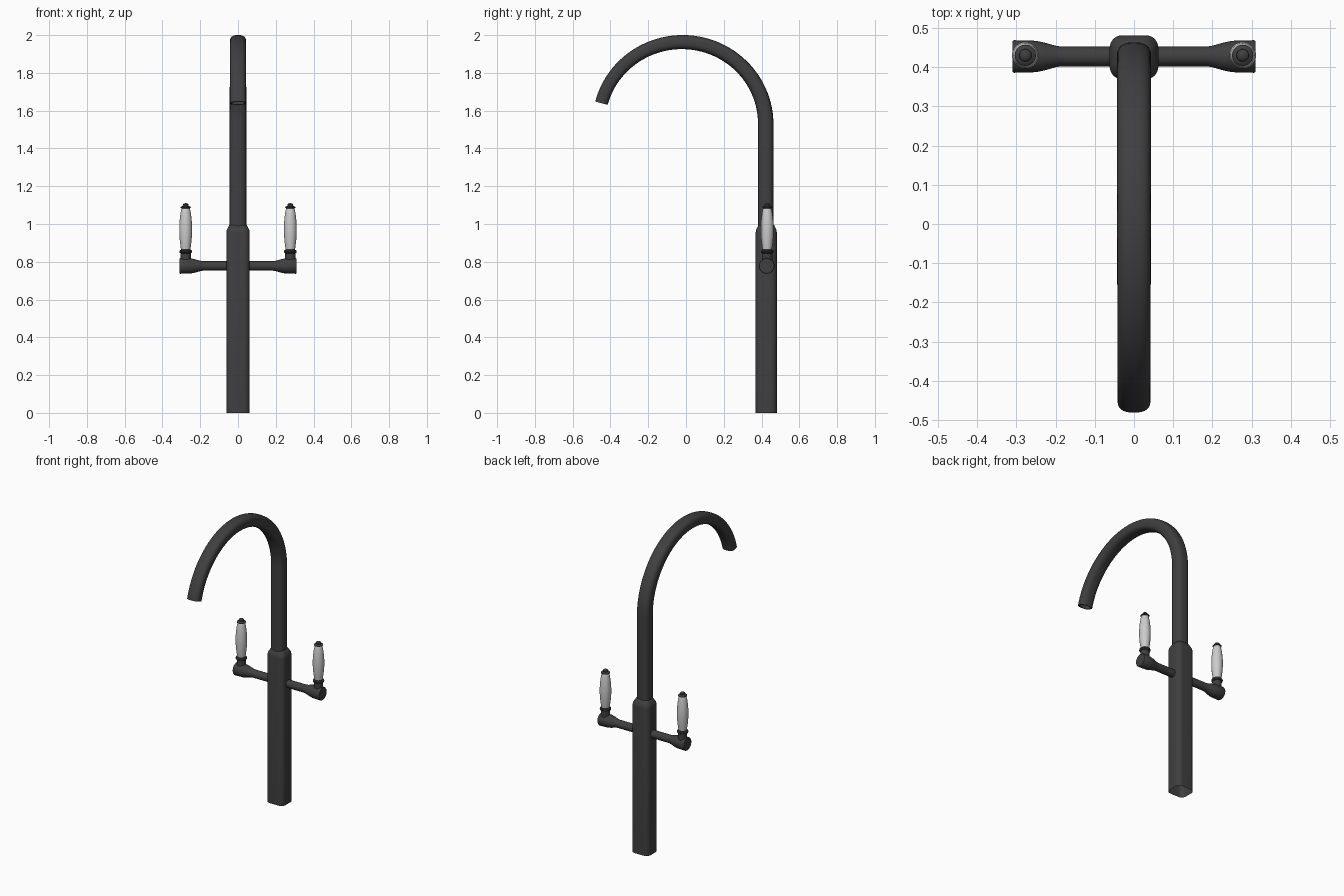
import bpy, bmesh, math
from mathutils import Vector

if "Cube" in bpy.data.objects:
    bpy.data.objects.remove(bpy.data.objects["Cube"])

CY = 0.425      # depth position of column and handles
ARM_Z = 0.778
HX = 0.277      # handle position along the arm

dark = bpy.data.materials.new("dark_metal")
dark.diffuse_color = (0.05, 0.05, 0.05, 1)
dark.use_nodes = True
dark.node_tree.nodes["Principled BSDF"].inputs["Base Color"].default_value = dark.diffuse_color


def loft(name, rings, cap_start=True, cap_end=True, mat=None, mirror=False):
    bm = bmesh.new()
    loops = [[bm.verts.new(p) for p in ring] for ring in rings]
    n = len(loops[0])
    for a, b in zip(loops, loops[1:]):
        for i in range(n):
            j = (i + 1) % n
            bm.faces.new((a[i], a[j], b[j], b[i]))
    if cap_start:
        bm.faces.new(loops[0][::-1])
    if cap_end:
        bm.faces.new(loops[-1])
    bmesh.ops.recalc_face_normals(bm, faces=bm.faces)
    me = bpy.data.meshes.new(name)
    bm.to_mesh(me)
    bm.free()
    ob = bpy.data.objects.new(name, me)
    bpy.context.collection.objects.link(ob)
    if mat:
        me.materials.append(mat)
    bpy.ops.object.select_all(action='DESELECT')
    ob.select_set(True)
    bpy.context.view_layer.objects.active = ob
    bpy.ops.object.shade_smooth_by_angle(angle=math.radians(35))
    if mirror:
        ob.modifiers.new("mirror", 'MIRROR')
    return ob


def ring(center, u, v, a, b, power=2.0, n=40):
    """Superellipse loop around center, half sizes a along u and b along v."""
    pts = []
    for i in range(n):
        t = 2 * math.pi * i / n
        c, s = math.cos(t), math.sin(t)
        pts.append(center + u * math.copysign(abs(c) ** (2 / power), c) * a
                   + v * math.copysign(abs(s) ** (2 / power), s) * b)
    return pts


def rounded_rect(z, a, b, r):
    pts = []
    for k, (sx, sy) in enumerate(((1, 1), (-1, 1), (-1, -1), (1, -1))):
        for i in range(9):
            t = math.pi / 2 * (k + i / 8)
            pts.append(Vector((sx * (a - r) + r * math.cos(t),
                               CY + sy * (b - r) + r * math.sin(t), z)))
    return pts


X, Y, Z = Vector((1, 0, 0)), Vector((0, 1, 0)), Vector((0, 0, 1))

# Column with rounded corners and a tapered shoulder, open underneath
loft("column", [rounded_rect(z, a, b, r) for z, a, b, r in (
    (0, .062, .056, .032), (.955, .062, .056, .032), (.968, .060, .054, .032),
    (.994, .046, .042, .030), (.998, .040, .036, .028))],
    cap_start=False, mat=dark)

# Gooseneck spout: straight riser, then an arch
path = [(Vector((0, .422, z)), Y, 0.0) for z in (.98, 1.25)]
end = math.pi - math.asin(.11 / .435)
for i in range(49):
    t = end * i / 48
    c = Vector((0, -.02 + .442 * math.cos(t), 1.53 + .433 * math.sin(t)))
    path.append((c, Vector((0, math.cos(t), math.sin(t))), i / 48))
rings = [ring(c, X, out, .044 - .002 * f, .041 - .007 * f, 2.7)
         for c, out, f in path]
# Recessed outlet at the tip
rings.append(ring(path[-1][0], X, path[-1][1], .034, .027, 2.5))
rings.append(ring(path[-2][0], X, path[-2][1], .034, .027, 2.5))
loft("spout", rings, mat=dark)

# Side arms with flared ends
loft("side_arm", [ring(Vector((x, .427, ARM_Z)), Y, Z, r, r) for x, r in (
    (.04, .025), (.185, .025), (.20, .0275), (.23, .036), (.25, .040),
    (.306, .0415), (.31, .039))], mat=dark, mirror=True)


def lathe(name, profile, mat=None):
    loft(name, [ring(Vector((HX, .43, z)), X, Y, r, r, n=32)
                for z, r in profile], mat=mat, mirror=True)


# Handle base collar
lathe("handle_base", [(.79, .027), (.845, .027), (.848, .032), (.854, .034),
                      (.860, .032), (.863, .026), (.870, .025)], dark)
# Pale grip
lathe("handle_grip", [(.866, .025), (.88, .027), (.91, .031), (.95, .034),
                      (.99, .034), (1.03, .031), (1.06, .027), (1.08, .023),
                      (1.088, .020)])
# Finial cap
lathe("handle_cap", [(1.083, .021), (1.085, .026), (1.089, .027), (1.093, .023),
                     (1.095, .015), (1.099, .016), (1.104, .015),
                     (1.108, .010), (1.110, .004)], dark)
